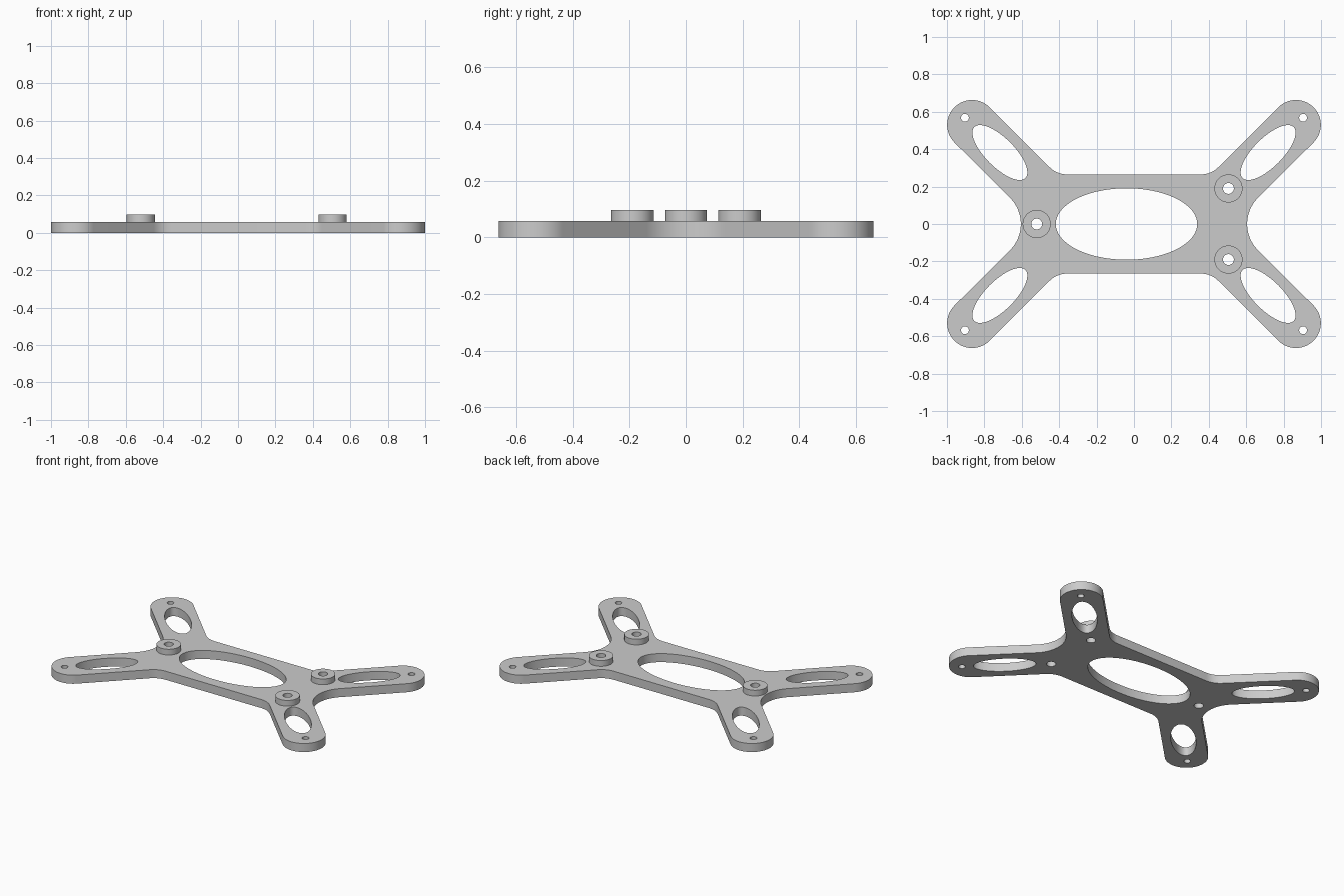
import bpy
import bmesh
from math import cos, sin, radians

old = bpy.data.objects.get("Cube")
if old:
    bpy.data.objects.remove(old, do_unlink=True)

PLATE_TOP, BOSS_TOP = 0.058, 0.097
BOSS_R, BORE_R, SCREW_R = 0.075, 0.029, 0.021
BOSSES = [(-0.52, 0), (0.505, 0.19), (0.505, -0.19)]

grey = bpy.data.materials.new("plain_grey")
grey.use_nodes = True
colour = (0.6, 0.6, 0.6, 1)
grey.diffuse_color = colour
grey.node_tree.nodes["Principled BSDF"].inputs["Base Color"].default_value = colour


def arc(cx, cy, r, start, end, steps):
    angles = [radians(start + (end - start) * i / steps) for i in range(steps + 1)]
    return [(cx + r * cos(a), cy + r * sin(a)) for a in angles]


def ellipse(cx, cy, a, b, tilt=0, steps=64):
    t = radians(tilt)
    return [(cx + x * cos(t) - y * sin(t), cy + x * sin(t) + y * cos(t))
            for x, y in ((a * c, b * s) for c, s in arc(0, 0, 1, 0, 360, steps)[:-1])]


def slab(name, loops, bottom, top):
    """Fill nested outlines and give them thickness; inner loops become holes."""
    curve = bpy.data.curves.new(name, "CURVE")
    curve.dimensions = "2D"
    curve.fill_mode = "BOTH"
    curve.extrude = (top - bottom) / 2
    for loop in loops:
        spline = curve.splines.new("POLY")
        spline.points.add(len(loop) - 1)
        for point, (x, y) in zip(spline.points, loop):
            point.co = (x, y, 0, 1)
        spline.use_cyclic_u = True
    obj = bpy.data.objects.new(name, curve)
    bpy.context.collection.objects.link(obj)
    obj.location.z = (top + bottom) / 2
    bpy.ops.object.select_all(action="DESELECT")
    obj.select_set(True)
    bpy.context.view_layer.objects.active = obj
    bpy.ops.object.convert(target="MESH")
    obj = bpy.context.object
    # Weld caps to walls
    bm = bmesh.new()
    bm.from_mesh(obj.data)
    bmesh.ops.remove_doubles(bm, verts=bm.verts, dist=0.0001)
    bmesh.ops.recalc_face_normals(bm, faces=bm.faces)
    bm.to_mesh(obj.data)
    bm.free()
    obj.data.materials.clear()
    obj.data.materials.append(grey)
    bpy.ops.object.shade_smooth_by_angle(angle=radians(30))
    return obj


# Plate outline: end fillet, rounded arm tip, waist fillet, then mirrored twice
quarter = (arc(0.803, 0, 0.198, 180, 135, 10)
           + arc(0.866, 0.53, 0.133, -45, 135, 32)
           + arc(0.357, 0.398, 0.133, -45, -90, 10))
upper = quarter + [(-x, y) for x, y in reversed(quarter)]
outline = upper + [(x, -y) for x, y in reversed(upper)][1:-1]

# Cut-outs: centre window, arm slots, screw holes and boss bores
holes = [ellipse(-0.04, 0, 0.378, 0.191, steps=96)]
for sx in (1, -1):
    for sy in (1, -1):
        holes.append(ellipse(0.717 * sx, 0.382 * sy, 0.193, 0.077, 45 * sx * sy))
        holes.append(ellipse(0.904 * sx, 0.568 * sy, SCREW_R, SCREW_R, steps=32))
holes += [ellipse(x, y, BORE_R, BORE_R, steps=32) for x, y in BOSSES]
slab("mounting_plate", [outline] + holes, 0, PLATE_TOP)

# Raised bosses
for name, (x, y) in zip(("right_boss", "left_back_boss", "left_front_boss"), BOSSES):
    slab(name, [ellipse(x, y, BOSS_R, BOSS_R), ellipse(x, y, BORE_R, BORE_R, steps=32)],
         PLATE_TOP, BOSS_TOP)
